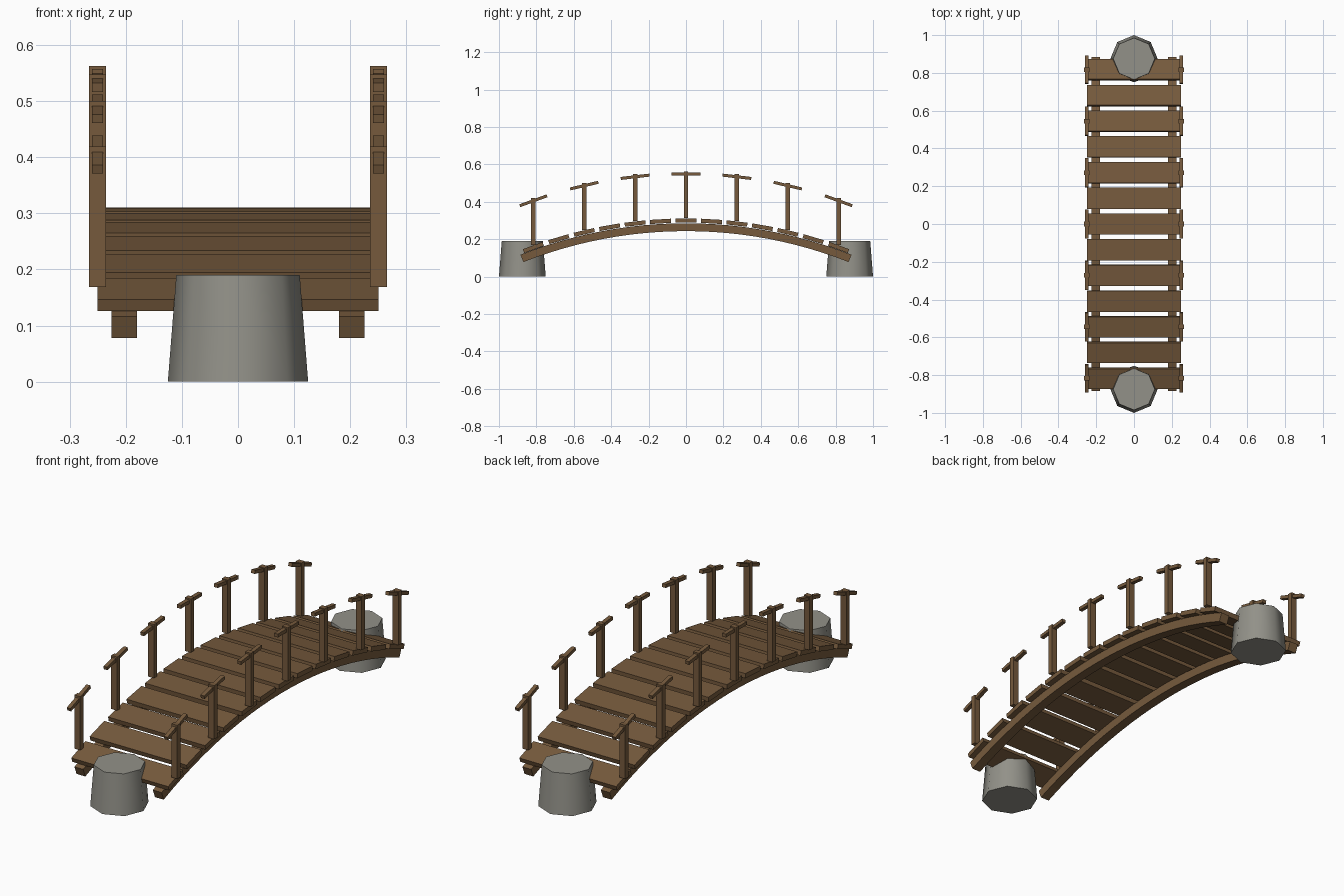
import bpy, bmesh, math

if "Cube" in bpy.data.objects:
    bpy.data.objects.remove(bpy.data.objects["Cube"])

R = 2.386      # radius of the bridge arc
STEP = 0.136   # plank spacing along y


def material(name, rgb):
    m = bpy.data.materials.new(name)
    m.diffuse_color = (*rgb, 1.0)
    m.use_nodes = True
    m.node_tree.nodes["Principled BSDF"].inputs["Base Color"].default_value = m.diffuse_color
    return m


WOOD = material("brown wood", (0.180, 0.102, 0.046))
STONE = material("grey stone", (0.29, 0.285, 0.25))


def drop(y):
    """How far the arc falls below its crown at y."""
    return R - math.sqrt(R * R - y * y)


def box(name, loc, size, tilt=0.0):
    bpy.ops.mesh.primitive_cube_add(size=1, location=loc, rotation=(tilt, 0, 0))
    ob = bpy.context.object
    ob.name = name
    ob.scale = size
    ob.data.materials.append(WOOD)
    return ob


# Two curved beams, each a rectangular section swept along the arc
def beam(name, x, half_width=0.0225, half_height=0.021, half_angle=0.3764, n=24):
    bm = bmesh.new()
    rings = []
    for i in range(n + 1):
        a = half_angle * (2 * i / n - 1)
        ring = []
        for sx, sr in ((-1, -1), (1, -1), (1, 1), (-1, 1)):
            r = R + sr * half_height
            ring.append(bm.verts.new((x + sx * half_width, r * math.sin(a),
                                      0.264 - R + r * math.cos(a))))
        rings.append(ring)
    for p, q in zip(rings, rings[1:]):
        for k in range(4):
            bm.faces.new((p[k], p[(k + 1) % 4], q[(k + 1) % 4], q[k]))
    bm.faces.new(rings[0])
    bm.faces.new(rings[-1])
    bmesh.ops.recalc_face_normals(bm, faces=bm.faces)
    me = bpy.data.meshes.new(name)
    bm.to_mesh(me)
    bm.free()
    me.materials.append(WOOD)
    bpy.context.collection.objects.link(bpy.data.objects.new(name, me))


for side, sx in (("left", -1), ("right", 1)):
    beam(f"beam_{side}", sx * 0.2025)

# Deck planks, tilted to follow the arc
for i in range(-6, 7):
    y = i * STEP
    tilt = -math.asin(y / R)
    box(f"plank_{i + 7}", (0, y, 0.299 - drop(y)), (0.5, 0.112, 0.022), tilt)

    # Upright post and short handrail piece on every second plank
    if i % 2 == 0:
        for side, sx in (("left", -1), ("right", 1)):
            x = sx * 0.2505
            box(f"post_{side}_{i + 7}", (x, y, 0.438 - drop(y)), (0.03, 0.024, 0.25))
            box(f"handrail_{side}_{i + 7}", (x, y, 0.549 - drop(y)),
                (0.019, 0.155, 0.016), tilt)

# Tapered stone footing at each end
for end, sy in (("front", -1), ("back", 1)):
    bpy.ops.mesh.primitive_cone_add(vertices=8, radius1=0.125, radius2=0.11,
                                    depth=0.19, location=(0, sy * 0.875, 0.095))
    ob = bpy.context.object
    ob.name = f"footing_{end}"
    ob.data.materials.append(STONE)
    bpy.ops.object.shade_smooth_by_angle(angle=math.radians(50))
